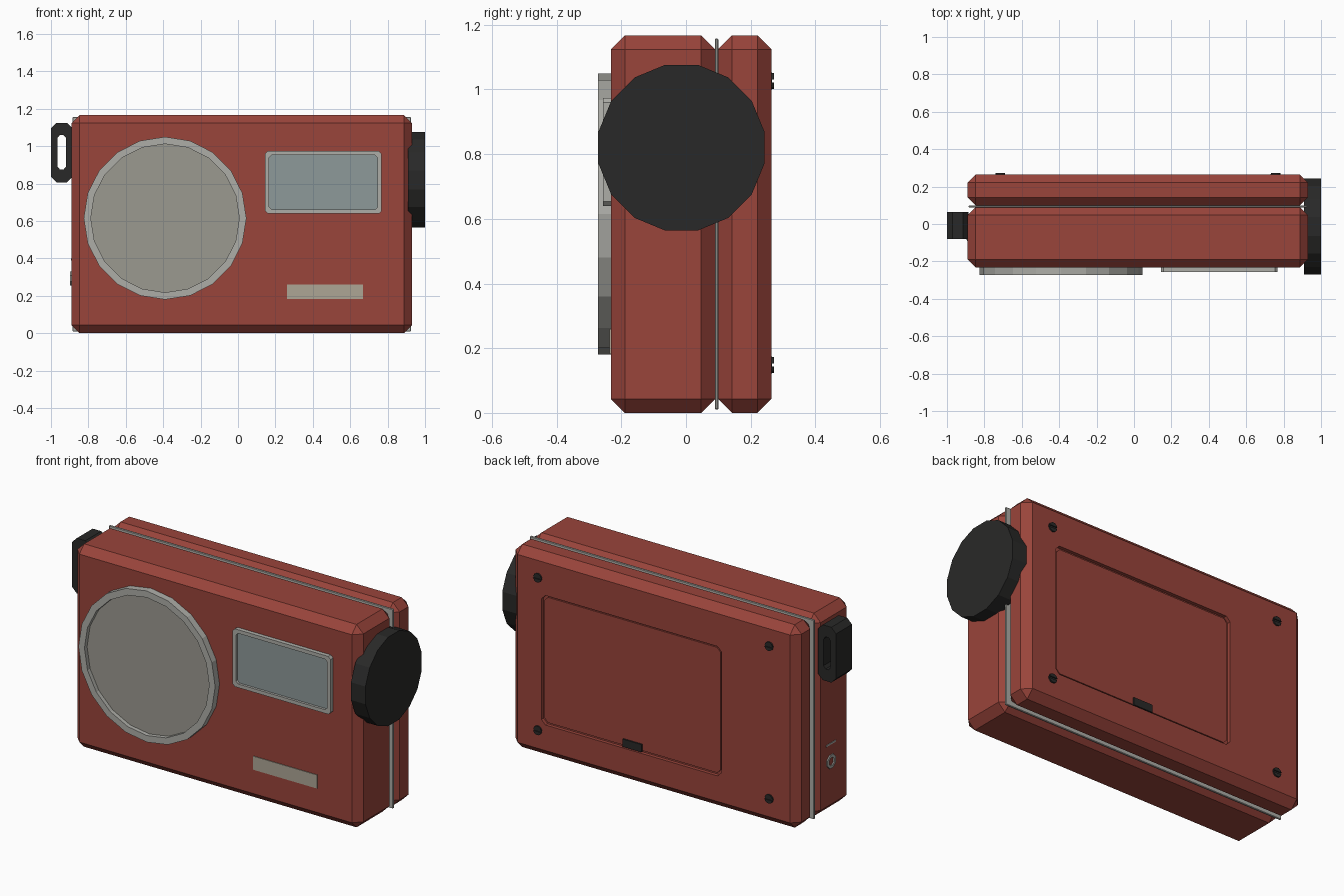
import bpy, bmesh, math

if "Cube" in bpy.data.objects:
    bpy.data.objects.remove(bpy.data.objects["Cube"])


def mat(name, r, g, b):
    m = bpy.data.materials.new(name)
    m.diffuse_color = (r, g, b, 1)
    m.use_nodes = True
    m.node_tree.nodes["Principled BSDF"].inputs["Base Color"].default_value = m.diffuse_color
    return m


RED = mat("red_shell", 0.32, 0.058, 0.043)
BLACK = mat("black_rubber", 0.022, 0.022, 0.021)
SILVER = mat("silver", 0.42, 0.42, 0.39)
GRILLE = mat("grille_grey", 0.33, 0.32, 0.28)
GLASS = mat("display_glass", 0.27, 0.32, 0.32)
CREAM = mat("badge_cream", 0.42, 0.38, 0.30)


def finish(name, bm, material):
    bmesh.ops.recalc_face_normals(bm, faces=bm.faces[:])
    me = bpy.data.meshes.new(name)
    bm.to_mesh(me)
    bm.free()
    ob = bpy.data.objects.new(name, me)
    bpy.context.collection.objects.link(ob)
    if material:
        me.materials.append(material)
    return ob


def box(name, x, y, z, material, bevel=0):
    """Box from (min, max) ranges with one-segment chamfers."""
    bm = bmesh.new()
    bmesh.ops.create_cube(bm, size=1)
    for v in bm.verts:
        v.co = [(r[0] + r[1]) / 2 + c * (r[1] - r[0]) for c, r in zip(v.co, (x, y, z))]
    if bevel:
        bmesh.ops.bevel(bm, geom=bm.edges[:], offset=bevel, segments=1, affect='EDGES')
    return finish(name, bm, material)


def loft(name, loops, axis, material, hollow=False):
    """Skin (outline, depth) loops along an axis; capped, or closed into a frame."""
    bm = bmesh.new()
    rows = [[bm.verts.new((u, d, v) if axis == 'y' else (d, u, v)) for u, v in pts]
            for pts, d in loops]
    n = len(rows[0])
    pairs = list(zip(rows, rows[1:]))
    if hollow:
        pairs.append((rows[-1], rows[0]))
    for a, b in pairs:
        for i in range(n):
            j = (i + 1) % n
            bm.faces.new((a[i], a[j], b[j], b[i]))
    if not hollow:
        bm.faces.new(rows[0])
        bm.faces.new(rows[-1])
    return finish(name, bm, material)


def circle(u, v, r, n, phase=0.0):
    return [(u + r * math.cos(phase + math.tau * i / n),
             v + r * math.sin(phase + math.tau * i / n)) for i in range(n)]


def rect(u0, u1, v0, v1, cu, cv=None):
    """Rectangle with cut corners (8 points)."""
    cv = cu if cv is None else cv
    return [(u1, v0 + cv), (u1, v1 - cv), (u1 - cu, v1), (u0 + cu, v1),
            (u0, v1 - cv), (u0, v0 + cv), (u0 + cu, v0), (u1 - cu, v0)]


# Two chamfered shells with a metal trim plate between them
X, Z = (-0.89, 0.93), (0.0, 1.167)
box("front_shell", X, (-0.232, 0.09), Z, RED, 0.043)
back = box("back_shell", X, (0.099, 0.264), Z, RED, 0.043)
box("seam_trim", (-0.884, 0.924), (0.089, 0.100), (0.01, 1.157), SILVER, 0.003)

# Battery recess in the back, with its door and latch
cutter = loft("recess_cutter", [(rect(-0.41, 0.735, 0.19, 0.935, 0.025), d)
                                for d in (0.244, 0.30)], 'y', None)
cutter.hide_render = True
cutter.hide_viewport = True
cut = back.modifiers.new("battery_recess", 'BOOLEAN')
cut.object = cutter
cut.operation = 'DIFFERENCE'
cut.solver = 'EXACT'
loft("battery_door", [(rect(-0.398, 0.723, 0.202, 0.923, 0.022), d)
                      for d in (0.240, 0.254)], 'y', RED)
box("door_latch", (0.10, 0.22), (0.245, 0.263), (0.196, 0.24), BLACK)

# Slotted screws in the four back corners: a disc with two raised half heads
for x in (-0.715, 0.757):
    for z in (0.148, 1.026):
        loft("screw_base", [(circle(x, z, 0.026, 12), d) for d in (0.258, 0.2665)], 'y', BLACK)
        for s in (0, math.pi):
            a = 0.2
            half = [(x + 0.026 * math.cos(s + a + (math.pi - 2 * a) * i / 5),
                     z + 0.026 * math.sin(s + a + (math.pi - 2 * a) * i / 5)) for i in range(6)]
            loft("screw_head_half", [(half, d) for d in (0.264, 0.272)], 'y', BLACK)

# Speaker ring and grille
cx, cz, n = -0.39, 0.615, 20
loft("speaker_ring", [(circle(cx, cz, 0.435, n), -0.225), (circle(cx, cz, 0.435, n), -0.272),
                      (circle(cx, cz, 0.397, n), -0.272), (circle(cx, cz, 0.397, n), -0.225)],
     'y', SILVER, True)
loft("speaker_grille", [(circle(cx, cz, 0.40, n), d) for d in (-0.225, -0.248)], 'y', GRILLE)

# Display frame and glass
outer = rect(0.145, 0.768, 0.64, 0.973, 0.014)
inner = rect(0.166, 0.747, 0.661, 0.952, 0.014)
loft("display_frame", [(outer, -0.225), (outer, -0.256), (inner, -0.256), (inner, -0.225)],
     'y', SILVER, True)
box("display_glass", (0.16, 0.753), (-0.242, -0.225), (0.655, 0.958), GLASS)

# Blank badge plate
box("badge_plate", (0.262, 0.667), (-0.236, -0.225), (0.182, 0.26), CREAM)

# Tuning dial on the right side
loft("tuning_dial", [(circle(-0.014, 0.82, 0.261, 16, math.pi / 16), d) for d in (0.908, 1.0)],
     'x', BLACK)

# Strap lug with a through slot on the left side
lug = rect(-1.0, -0.885, 0.807, 1.125, 0.03)
slot = rect(-0.965, -0.92, 0.875, 1.06, 0.013, 0.016)
loft("strap_lug", [(lug, -0.08), (lug, 0.064), (slot, 0.064), (slot, -0.08)], 'y', BLACK, True)

# Headphone jack and slit on the left side
big, small = circle(-0.045, 0.292, 0.041, 8, math.pi / 8), circle(-0.045, 0.292, 0.024, 8, math.pi / 8)
loft("jack_ring", [(big, -0.88), (big, -0.897), (small, -0.897), (small, -0.88)], 'x', SILVER, True)
box("side_slit", (-0.893, -0.88), (-0.09, 0.0), (0.389, 0.399), SILVER)
